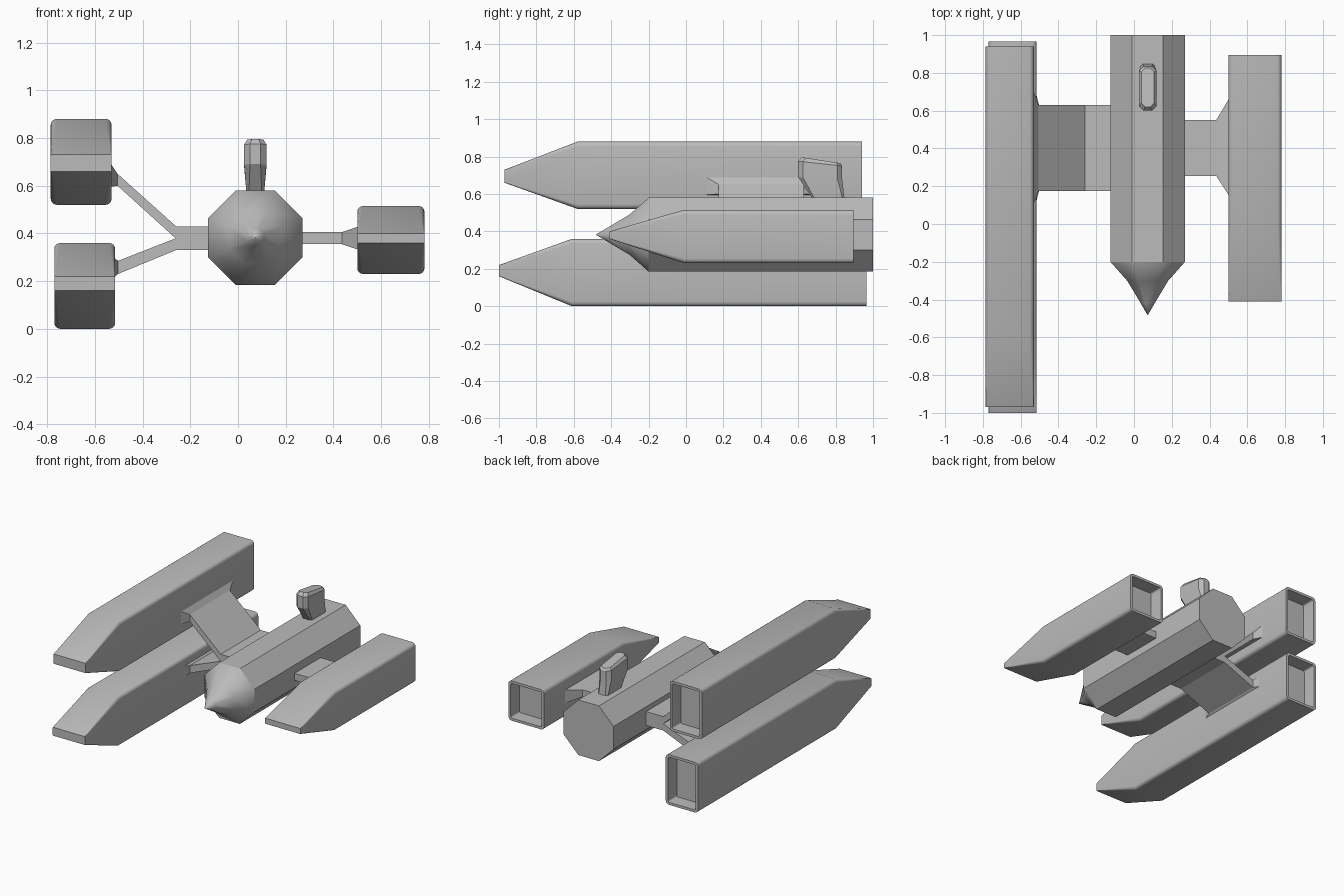
import bpy, bmesh, math

if "Cube" in bpy.data.objects:
    bpy.data.objects.remove(bpy.data.objects["Cube"])

grey = bpy.data.materials.new("hull_grey")
grey.use_nodes = True
COLOUR = (0.5, 0.5, 0.5, 1)
grey.diffuse_color = COLOUR
grey.node_tree.nodes["Principled BSDF"].inputs["Base Color"].default_value = COLOUR


def loft(name, rings, angle=30):
    """Skin a list of equal-sized rings and cap both ends."""
    bm = bmesh.new()
    loops = [[bm.verts.new(p) for p in ring] for ring in rings]
    n = len(loops[0])
    for a, b in zip(loops, loops[1:]):
        for i in range(n):
            j = (i + 1) % n
            bm.faces.new((a[i], a[j], b[j], b[i]))
    bm.faces.new(loops[0])
    bm.faces.new(loops[-1])
    bmesh.ops.recalc_face_normals(bm, faces=bm.faces)
    mesh = bpy.data.meshes.new(name)
    bm.to_mesh(mesh)
    bm.free()
    mesh.materials.append(grey)
    obj = bpy.data.objects.new(name, mesh)
    bpy.context.collection.objects.link(obj)
    bpy.ops.object.select_all(action='DESELECT')
    obj.select_set(True)
    bpy.context.view_layer.objects.active = obj
    bpy.ops.object.shade_smooth_by_angle(angle=math.radians(angle))
    return obj


def rounded_ring(y, x0, x1, z0, z1, r, steps=4):
    """Rounded rectangle standing across the y axis."""
    ring = []
    corners = ((x1 - r, z1 - r), (x0 + r, z1 - r), (x0 + r, z0 + r), (x1 - r, z0 + r))
    for k, (cx, cz) in enumerate(corners):
        for s in range(steps + 1):
            a = math.pi / 2 * (k + s / steps)
            ring.append((cx + r * math.cos(a), y, cz + r * math.sin(a)))
    return ring


def pod(name, x0, x1, z0, z1, tip_z0, tip_z1, tip_y, taper_y, back_y):
    """Wedge-nosed box with a hollow rear end."""
    t, depth = 0.018, 0.1
    inner = (x0 + t, x1 - t, z0 + t, z1 - t, 0.012)
    loft(name, [
        rounded_ring(tip_y, x0, x1, tip_z0, tip_z1, 0.003),
        rounded_ring(taper_y, x0, x1, z0, z1, 0.025),
        rounded_ring(back_y, x0, x1, z0, z1, 0.025),
        rounded_ring(back_y, *inner),
        rounded_ring(back_y - depth, *inner),
    ])


def pylon(name, stations):
    """Flat strut; each station is x, y range, z range."""
    loft(name, [[(x, y0, z0), (x, y1, z0), (x, y1, z1), (x, y0, z1)]
                for x, y0, y1, z0, z1 in stations], 5)


# Three engine pods
pod("upper_right_pod", -0.785, -0.53, 0.52, 0.88, 0.66, 0.73, -0.97, -0.58, 0.94)
pod("lower_right_pod", -0.77, -0.515, 0.0, 0.36, 0.16, 0.22, -1.0, -0.61, 0.965)
pod("left_pod", 0.50, 0.782, 0.23, 0.515, 0.36, 0.40, -0.41, -0.01, 0.895)

# Octagonal hull and its pointed nose
CX, CZ = 0.0725, 0.3825


def octagon(y, r):
    return [(CX + r * math.cos(math.pi / 8 + k * math.pi / 4), y,
             CZ + r * math.sin(math.pi / 8 + k * math.pi / 4)) for k in range(8)]


loft("hull", [octagon(-0.2, 0.214), octagon(1.0, 0.214)])
loft("nose_cone", [octagon(-0.195, 0.214), octagon(-0.2, 0.214), octagon(-0.3, 0.118),
                   octagon(-0.42, 0.04), octagon(-0.482, 0.001)], 60)

# Struts joining the pods to the hull, flared at the pods
pylon("left_pylon", [(0.25, 0.255, 0.55, 0.355, 0.405), (0.435, 0.255, 0.55, 0.355, 0.405),
                     (0.51, 0.14, 0.675, 0.33, 0.43)])
pylon("right_stem", [(-0.11, 0.175, 0.63, 0.33, 0.43), (-0.262, 0.175, 0.63, 0.33, 0.43)])
pylon("upper_right_pylon", [(-0.26, 0.175, 0.63, 0.378, 0.43), (-0.505, 0.175, 0.63, 0.60, 0.65),
                            (-0.535, 0.1, 0.71, 0.595, 0.695)])
pylon("lower_right_pylon", [(-0.26, 0.175, 0.63, 0.33, 0.38), (-0.503, 0.175, 0.63, 0.23, 0.285),
                            (-0.52, 0.105, 0.7, 0.215, 0.3)])


# Chamfered bridge tower with a sloping roof
def tower_ring(y0, y1, w, c, z_front, z_back):
    outline = [(-w + c, y0), (w - c, y0), (w, y0 + c), (w, y1 - c),
               (w - c, y1), (-w + c, y1), (-w, y1 - c), (-w, y0 + c)]
    return [(CX + x, y, z_front + (z_back - z_front) * (y - y0) / (y1 - y0)) for x, y in outline]


loft("bridge_tower", [
    tower_ring(0.68, 0.848, 0.037, 0.01, 0.57, 0.57),
    tower_ring(0.60, 0.835, 0.047, 0.025, 0.69, 0.68),
    tower_ring(0.60, 0.835, 0.047, 0.025, 0.775, 0.75),
    tower_ring(0.62, 0.825, 0.034, 0.02, 0.796, 0.765),
], 20)
